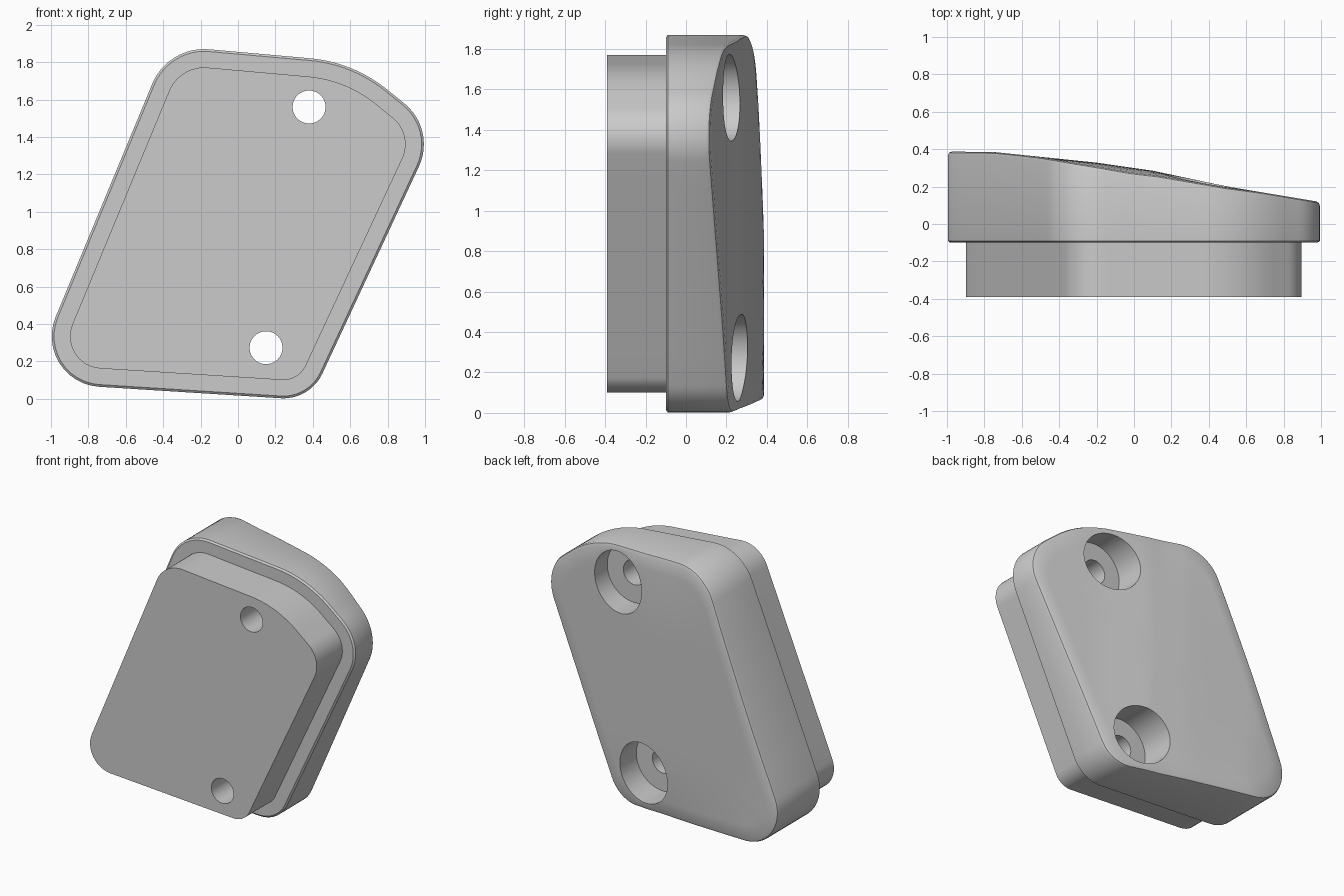
import bpy, bmesh, math
from mathutils import Vector

cube = bpy.data.objects.get("Cube")
if cube:
    bpy.data.objects.remove(cube, do_unlink=True)

grey = bpy.data.materials.new("mid_grey")
grey.use_nodes = True
color = (0.6, 0.6, 0.6, 1)
grey.diffuse_color = color
grey.node_tree.nodes["Principled BSDF"].inputs["Base Color"].default_value = color

# Outline corners in x, z with their rounding radius
CORNERS = [((-1.12, 0.088), 0.27), ((0.385, -0.007), 0.23), ((1.06, 1.441), 0.28),
           ((0.616, 1.80), 0.76), ((-0.374, 1.888), 0.30)]
CENTRE = Vector((0, 0.93))


def outline(inset):
    """Rounded polygon, moved inward by inset."""
    arcs = []
    for i, (corner, r) in enumerate(CORNERS):
        p = Vector(corner)
        a = (p - Vector(CORNERS[i - 1][0])).normalized()
        b = (Vector(CORNERS[(i + 1) % len(CORNERS)][0]) - p).normalized()
        turn = a.angle(b)
        start = math.atan2(-a.x, a.y)
        mid = p - a * r * math.tan(turn / 2) + Vector((-a.y, a.x)) * r
        arc = []
        for k in range(13):
            t = start + turn * k / 12
            arc.append(mid + (r - inset) * Vector((math.cos(t), math.sin(t))))
        arcs.append(arc)
    points = []
    for i, arc in enumerate(arcs):
        following = arcs[(i + 1) % len(arcs)][0]
        points += arc + [arc[-1].lerp(following, k / 8) for k in range(1, 8)]
    return points


def back_height(p):
    """Sloping back surface, highest on the -x side, falling off at the top and bottom."""
    steps = [(-1.1, 0.388), (-0.75, 0.385), (-0.48, 0.357), (-0.2, 0.328),
             (0.1, 0.285), (0.5, 0.2), (1.1, 0.1)]
    y = steps[-1][1]
    for (x0, y0), (x1, y1) in zip(steps, steps[1:]):
        if x0 <= p.x <= x1:
            y = y0 + (y1 - y0) * (p.x - x0) / (x1 - x0)
            break
    middle = max(0, 1 - abs(p.x) / 0.7)
    top = max(0, (p.y - 1.3) / 0.57) ** 2
    bottom = max(0, 1 - p.y / 0.5) ** 2
    return y - 0.03 * middle * (top + bottom)


def flat(inset, y):
    return [(p.x, y, p.y) for p in outline(inset)]


def back(inset, drop=0, scale=1):
    pts = [CENTRE + (p - CENTRE) * scale for p in outline(inset)]
    return [(p.x, back_height(p) - drop, p.y) for p in pts]


# Plug, flange and sloped back as one stack of rings
rings = [flat(0.098, -0.39), flat(0.098, -0.1), flat(0.012, -0.1), flat(0, -0.09),
         back(0, 0.02), back(0.006, 0.006), back(0.02)]
rings += [back(0.02, 0, s) for s in (0.9, 0.8, 0.7, 0.6, 0.5, 0.4, 0.3, 0.2, 0.1)]
bm = bmesh.new()
loops = [[bm.verts.new(c) for c in ring] for ring in rings]
n = len(loops[0])
bm.faces.new(loops[0])
for low, high in zip(loops, loops[1:]):
    for i in range(n):
        j = (i + 1) % n
        bm.faces.new((low[i], low[j], high[j], high[i]))
tip = bm.verts.new((CENTRE.x, back_height(CENTRE), CENTRE.y))
for i in range(n):
    bm.faces.new((loops[-1][i], loops[-1][(i + 1) % n], tip))
bmesh.ops.recalc_face_normals(bm, faces=bm.faces)
mesh = bpy.data.meshes.new("stepped_plug_plate")
bm.to_mesh(mesh)
bm.free()
plate = bpy.data.objects.new("stepped_plug_plate", mesh)
bpy.context.collection.objects.link(plate)
mesh.materials.append(grey)


def drill(x, z, radius, y0, y1):
    bpy.ops.mesh.primitive_cylinder_add(vertices=48, radius=radius, depth=y1 - y0,
                                        location=(x, (y0 + y1) / 2, z),
                                        rotation=(math.pi / 2, 0, 0))
    cutter = bpy.context.object
    cutter.name = "hole_cutter"
    cutter.hide_render = True
    cutter.data.materials.append(grey)
    bpy.context.view_layer.objects.active = plate
    mod = plate.modifiers.new("hole", 'BOOLEAN')
    mod.operation = 'DIFFERENCE'
    mod.solver = 'EXACT'
    mod.object = cutter
    bpy.ops.object.modifier_apply(modifier=mod.name)
    bpy.data.objects.remove(cutter, do_unlink=True)


# Counterbored screw holes
for x, z in ((0.38, 1.56), (0.15, 0.273)):
    drill(x, z, 0.215, 0.04, 0.8)
    drill(x, z, 0.088, -0.6, 0.6)

bpy.ops.object.select_all(action='DESELECT')
plate.select_set(True)
bpy.context.view_layer.objects.active = plate
bpy.ops.object.shade_smooth_by_angle(angle=math.radians(35))
